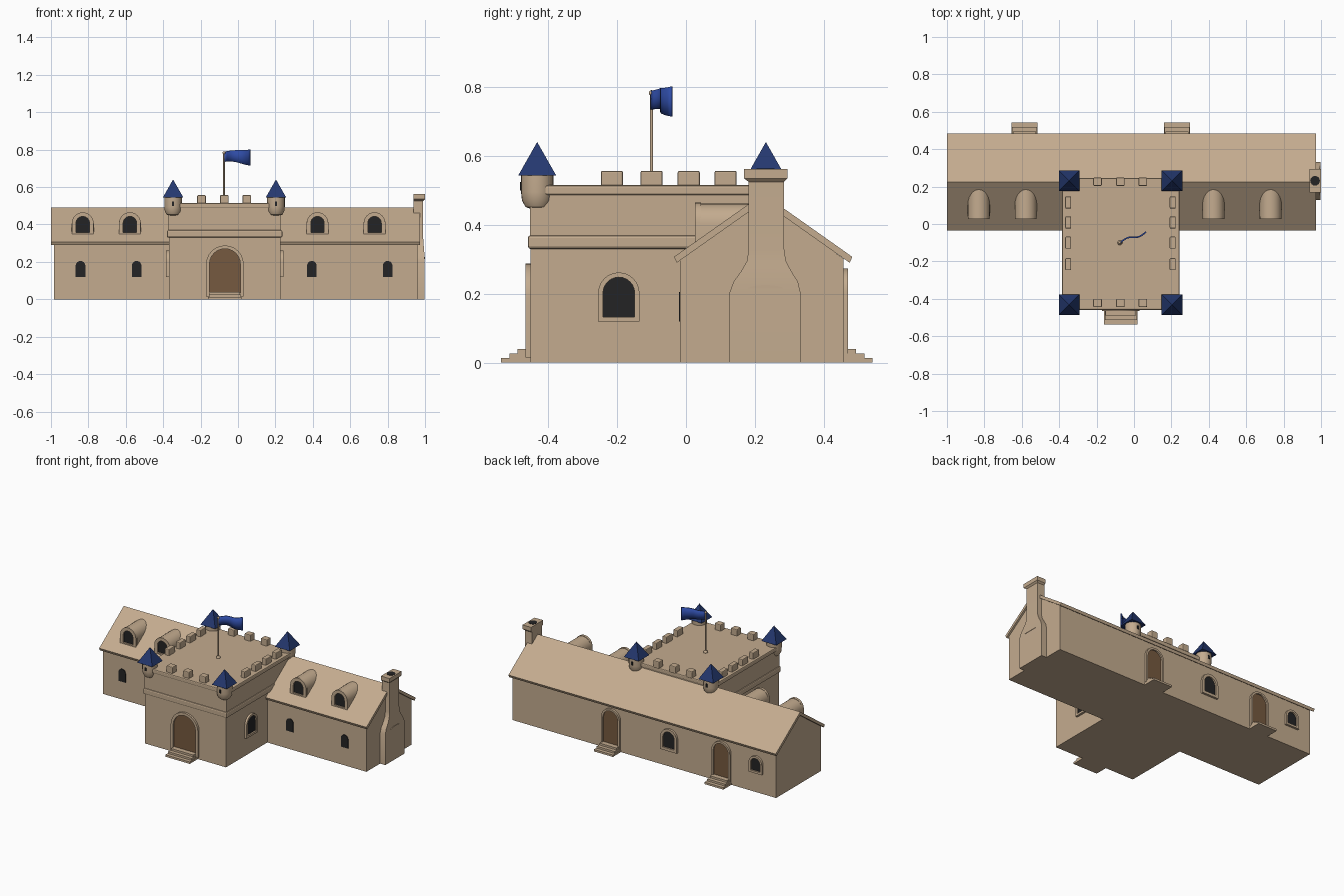
import bpy, bmesh, math
from mathutils import Matrix

if "Cube" in bpy.data.objects:
    bpy.data.objects.remove(bpy.data.objects["Cube"])


def material(name, rgb):
    m = bpy.data.materials.new(name)
    m.diffuse_color = (*rgb, 1)
    m.use_nodes = True
    m.node_tree.nodes["Principled BSDF"].inputs["Base Color"].default_value = m.diffuse_color
    return m


STONE = material("sandstone", (0.55, 0.41, 0.275))
DARK = material("dark_glass", (0.017, 0.017, 0.018))
WOOD = material("door_wood", (0.18, 0.10, 0.05))
NAVY = material("navy_roof", (0.018, 0.040, 0.16))
BLUE = material("flag_blue", (0.028, 0.072, 0.38))


def finish(name, bm, mat, loc=(0, 0, 0), rot=0, smooth=False, bevel=0):
    bmesh.ops.recalc_face_normals(bm, faces=bm.faces)
    me = bpy.data.meshes.new(name)
    bm.to_mesh(me)
    bm.free()
    me.materials.append(mat)
    ob = bpy.data.objects.new(name, me)
    bpy.context.collection.objects.link(ob)
    ob.location = loc
    ob.rotation_euler.z = rot
    if bevel:
        b = ob.modifiers.new("bevel", 'BEVEL')
        b.width, b.segments = bevel, 2
    if smooth:
        bpy.context.view_layer.objects.active = ob
        ob.select_set(True)
        bpy.ops.object.shade_smooth_by_angle(angle=math.radians(35))
        ob.select_set(False)
    return ob


def box(name, x, y, z, mat=STONE, bevel=0):
    bm = bmesh.new()
    bmesh.ops.create_cube(bm, size=1)
    for v in bm.verts:
        for i, (a, b) in enumerate((x, y, z)):
            v.co[i] = (a + b) / 2 + v.co[i] * (b - a)
    return finish(name, bm, mat, bevel=bevel)


def bridge(bm, a, b):
    n = len(a)
    for i in range(n):
        bm.faces.new((a[i], a[(i + 1) % n], b[(i + 1) % n], b[i]))


def loft(name, rings, mat, **kw):
    """Closed skin through a list of point rings."""
    bm = bmesh.new()
    vs = [[bm.verts.new(p) for p in r] for r in rings]
    for a, b in zip(vs, vs[1:]):
        bridge(bm, a, b)
    bm.faces.new(vs[0])
    bm.faces.new(vs[-1])
    return finish(name, bm, mat, **kw)


def arch(w, h, rise=None, n=12):
    """Outline (x, z) of an arched opening standing on z = 0."""
    r = w / 2
    rise = rise or r
    return [(r, 0)] + [(r * math.cos(math.pi * i / n), h - rise + rise * math.sin(math.pi * i / n))
                       for i in range(n + 1)] + [(-r, 0)]


def plate(name, w, h, loc, rot, mat, depth=0.004):
    pts = arch(w, h)
    loft(name, [[(x, y, z) for x, z in pts] for y in (-depth, 0.004)], mat, loc=loc, rot=rot)


def frame(name, w, h, t, loc, rot, depth=0.014):
    """Raised surround; the opening starts at loc and the frame reaches t beyond it."""
    inner = arch(w, h)
    outer = [(x, z - t) for x, z in arch(w + 2 * t, h + 2 * t)]
    bm = bmesh.new()
    loops = [[bm.verts.new((x, y, z)) for x, z in p]
             for p, y in ((inner, 0.003), (inner, -depth), (outer, -depth), (outer, 0.003))]
    for i in range(4):
        bridge(bm, loops[i], loops[(i + 1) % 4])
    finish(name, bm, STONE, loc=loc, rot=rot, smooth=True)


def opening(name, w, h, t, loc, rot, mat):
    plate(name + "_panel", w, h, loc, rot, mat)
    frame(name + "_frame", w, h, t, loc, rot)


def steps(name, x0, x1, wall, sign):
    for i in range(3):
        ys = sorted((wall - sign * 0.02, wall + sign * (0.085 - 0.024 * i)))
        box(f"{name}_{i}", (x0 + 0.004 * i, x1 - 0.004 * i), ys, (0.013 * i, 0.013 * (i + 1)))


FRONT, RIGHT, BACK, LEFT = 0, math.pi / 2, math.pi, -math.pi / 2

# Long wing: gabled walls and roof slabs
gable = [(-0.017, 0), (0.457, 0), (0.457, 0.302), (0.22, 0.474), (-0.017, 0.302)]
loft("wing_walls", [[(x, y, z) for y, z in gable] for x in (-0.985, 0.96)], STONE)
slab = [(-0.035, 0.307), (0.224, 0.49), (0.483, 0.307), (0.475, 0.290), (0.224, 0.467), (-0.027, 0.290)]
loft("wing_roof", [[(x, y, z) for y, z in slab] for x in (-1.0, 0.972)], STONE)

# Gatehouse block with string course, upper storey and parapet ledge
box("gatehouse_lower", (-0.37, 0.228), (-0.452, 0.2), (0, 0.34))
box("string_course", (-0.380, 0.237), (-0.459, 0.2), (0.33, 0.37), bevel=0.008)
box("gatehouse_upper", (-0.373, 0.231), (-0.453, 0.238), (0.34, 0.50))
box("parapet_ledge", (-0.384, 0.243), (-0.459, 0.246), (0.487, 0.515), bevel=0.006)

# Merlons
for i, x in enumerate((-0.195, -0.073, 0.047)):
    for side, y in (("front", -0.422), ("back", 0.226)):
        box(f"merlon_{side}_{i}", (x - 0.023, x + 0.023), (y - 0.022, y + 0.022), (0.51, 0.557), bevel=0.005)
for i, y in enumerate((-0.215, -0.1, 0.008, 0.115)):
    for side, x in (("left", -0.352), ("right", 0.207)):
        box(f"merlon_{side}_{i}", (x - 0.016, x + 0.016), (y - 0.032, y + 0.032), (0.51, 0.557), bevel=0.005)

# Corner turrets with square pointed roofs
profile = [(0.018, 0.446), (0.034, 0.452), (0.044, 0.47), (0.047, 0.495), (0.047, 0.548)]
for sx, x in (("left", -0.347), ("right", 0.203)):
    for sy, y, rot in (("front", -0.432, FRONT), ("back", 0.232, BACK)):
        tag = f"{sy}_{sx}"
        loft("turret_" + tag, [[(r * math.cos(a * math.pi / 12), r * math.sin(a * math.pi / 12), z)
                                for a in range(24)] for r, z in profile], STONE, loc=(x, y, 0), smooth=True)
        bm = bmesh.new()
        bmesh.ops.create_cone(bm, cap_ends=True, segments=4, radius1=0.055 * math.sqrt(2), radius2=0, depth=0.097,
                              matrix=Matrix.Rotation(math.pi / 4, 4, 'Z'))
        finish("turret_roof_" + tag, bm, NAVY, loc=(x, y, 0.592))
        out = -1 if sy == "front" else 1
        plate("turret_slit_" + tag, 0.012, 0.024, (x, y + out * 0.046, 0.5), rot, DARK)

# Dormers: arched tubes running back into the roof
for i, x in enumerate((-0.83, -0.578, 0.425, 0.73)):
    pts = arch(0.118, 0.125)
    loft(f"dormer_{i}", [[(px, y, z) for px, z in pts] for y in (0.04, 0.22)], STONE,
         loc=(x, 0, 0.337), smooth=True)
    opening(f"dormer_window_{i}", 0.072, 0.085, 0.022, (x, 0.04, 0.358), FRONT, DARK)

# Small wing windows at the front
for i, x in enumerate((-0.842, -0.542, 0.395, 0.80)):
    plate(f"wing_window_{i}", 0.052, 0.085, (x, -0.017, 0.12), FRONT, DARK)

# Back windows and doors
opening("back_window_mid", 0.085, 0.11, 0.018, (-0.2, 0.457, 0.125), BACK, DARK)
opening("back_window_end", 0.07, 0.085, 0.014, (-0.84, 0.457, 0.145), BACK, DARK)
for i, x in enumerate((-0.585, 0.23)):
    opening(f"back_door_{i}", 0.11, 0.225, 0.013, (x, 0.457, 0.035), BACK, WOOD)
    steps(f"back_step_{i}", x - 0.07, x + 0.07, 0.457, 1)

# Gatehouse door and side windows
opening("main_door", 0.165, 0.237, 0.018, (-0.07, -0.452, 0.033), FRONT, WOOD)
steps("main_step", -0.16, 0.02, -0.452, -1)
opening("side_window_right", 0.092, 0.115, 0.014, (0.228, -0.195, 0.133), RIGHT, DARK)
opening("side_window_left", 0.092, 0.115, 0.014, (-0.37, -0.195, 0.133), LEFT, DARK)

# Chimney: wide hearth, curved shoulders, shaft and cap
sections = [(0, 0.127, 0.332, 0.998), (0.205, 0.127, 0.332, 0.998), (0.235, 0.138, 0.325, 0.997),
            (0.265, 0.160, 0.306, 0.995), (0.295, 0.177, 0.290, 0.992), (0.33, 0.182, 0.285, 0.99),
            (0.525, 0.182, 0.285, 0.99), (0.535, 0.168, 0.295, 1.0), (0.562, 0.168, 0.295, 1.0)]
loft("chimney", [[(0.937, a, z), (b, a, z), (b, c, z), (0.937, c, z)] for z, a, c, b in sections],
     STONE, smooth=True)
bm = bmesh.new()
bmesh.ops.create_cone(bm, cap_ends=True, segments=16, radius1=0.026, radius2=0.026, depth=0.004)
finish("chimney_flue", bm, DARK, loc=(0.968, 0.231, 0.562))
loft("hearth_arch", [[(x, y, z) for x, z in arch(0.10, 0.01, 0.009)] for y in (-0.004, 0.004)],
     STONE, loc=(0.996, 0.231, 0.215), rot=RIGHT)

# Flagpole, ball finial and waving flag
bm = bmesh.new()
bmesh.ops.create_cone(bm, cap_ends=True, segments=12, radius1=0.005, radius2=0.004, depth=0.27)
finish("flagpole", bm, STONE, loc=(-0.075, -0.1, 0.645), smooth=True)
for part, r, z in (("flagpole_finial", 0.008, 0.783), ("flagpole_foot", 0.013, 0.517)):
    bm = bmesh.new()
    bmesh.ops.create_uvsphere(bm, u_segments=12, v_segments=8, radius=r)
    finish(part, bm, STONE, loc=(-0.075, -0.1, z), smooth=True)

bm = bmesh.new()
cols = []
for i in range(13):
    t = i / 12
    y = -0.1 + 0.058 * t + 0.010 * math.sin(t * 2 * math.pi)
    half = 0.027 + 0.016 * t ** 1.5
    mid = 0.762 + 0.004 * math.sin(t * 5)
    cols.append([bm.verts.new((-0.073 + 0.137 * t, y, mid + s * half)) for s in (-1, 0, 1)])
for a, b in zip(cols, cols[1:]):
    for j in range(2):
        bm.faces.new((a[j], b[j], b[j + 1], a[j + 1]))
flag = finish("flag", bm, BLUE, smooth=True)
solid = flag.modifiers.new("thickness", 'SOLIDIFY')
solid.thickness, solid.offset = 0.008, 0
